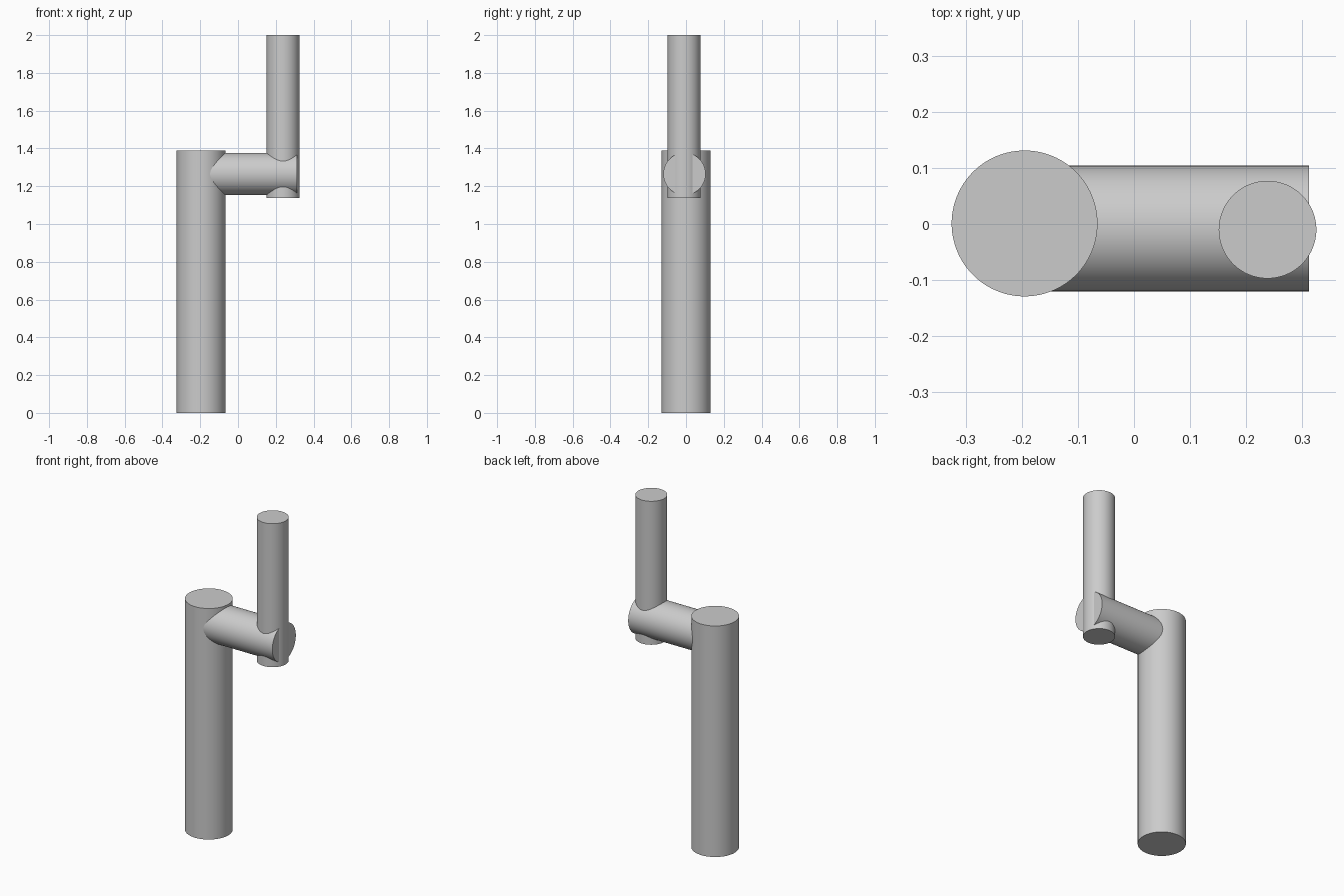
import bpy
import math
from mathutils import Vector

cube = bpy.data.objects.get("Cube")
if cube:
    bpy.data.objects.remove(cube, do_unlink=True)

# Single plain grey
grey = bpy.data.materials.new("plain grey")
grey.use_nodes = True
colour = (0.6, 0.6, 0.6, 1)
grey.diffuse_color = colour
grey.node_tree.nodes["Principled BSDF"].inputs["Base Color"].default_value = colour


def rod(name, start, end, radius):
    """Smooth capped cylinder running from start to end."""
    start, end = Vector(start), Vector(end)
    axis = end - start
    bpy.ops.mesh.primitive_cylinder_add(
        vertices=96, radius=radius, depth=axis.length,
        location=(start + end) / 2,
        rotation=axis.to_track_quat('Z', 'Y').to_euler())
    obj = bpy.context.object
    obj.name = name
    obj.data.materials.append(grey)
    bpy.ops.object.shade_smooth_by_angle(angle=math.radians(30))
    return obj


# Thick standing post
rod("main_post", (-0.195, 0.001, 0), (-0.195, 0.001, 1.39), 0.13)
# Horizontal arm, rooted inside the post
rod("cross_arm", (-0.19, -0.008, 1.265), (0.312, -0.008, 1.265), 0.112)
# Thin upright pushed through the end of the arm
rod("upper_rod", (0.238, -0.01, 1.137), (0.238, -0.01, 2.0), 0.087)
